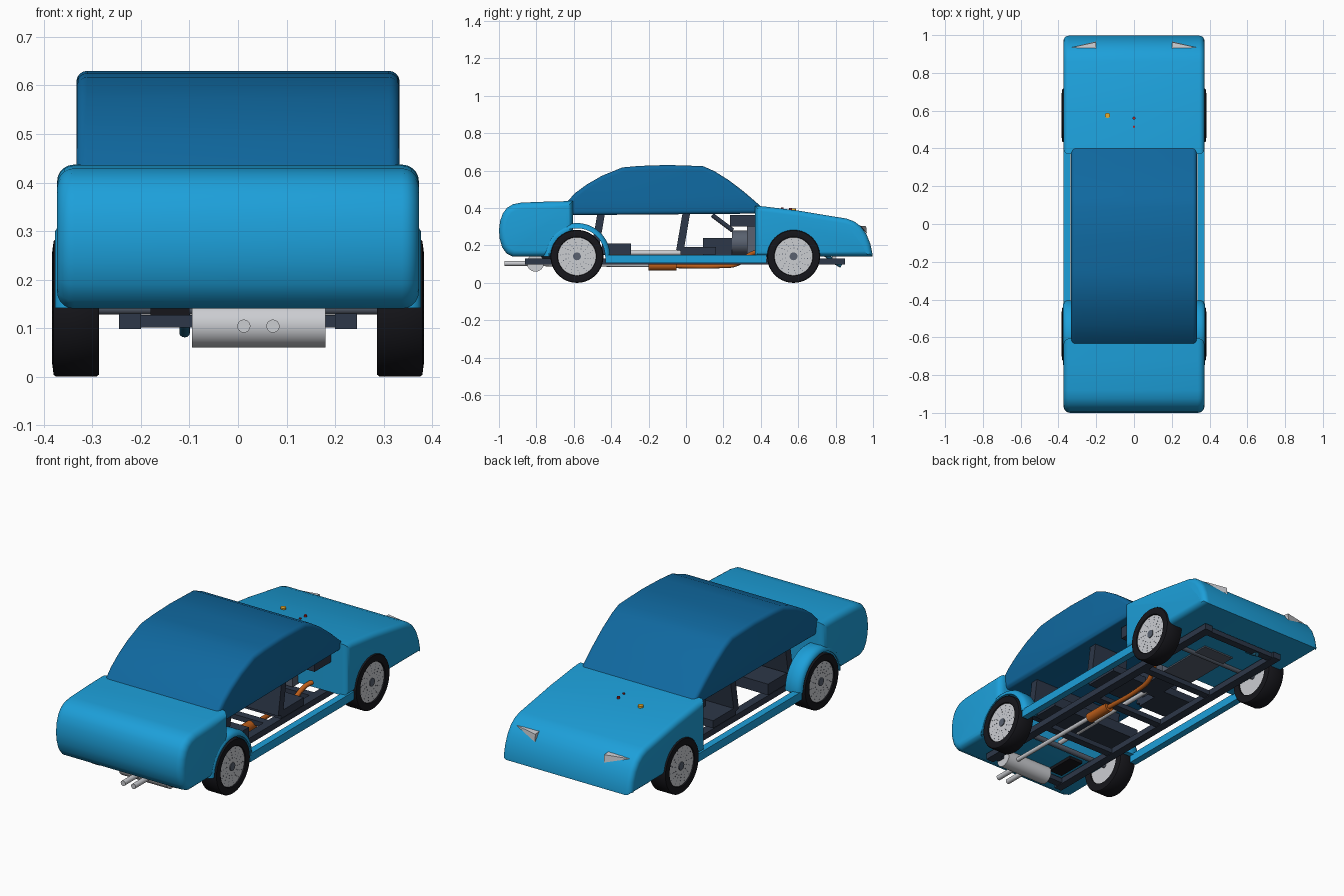
import bpy, bmesh, math
from mathutils import Vector, Matrix

if "Cube" in bpy.data.objects:
    bpy.data.objects.remove(bpy.data.objects["Cube"])


def mat(name, r, g, b):
    m = bpy.data.materials.new(name)
    m.diffuse_color = (r, g, b, 1)
    m.use_nodes = True
    m.node_tree.nodes["Principled BSDF"].inputs["Base Color"].default_value = m.diffuse_color
    return m


BLUE = mat("body_blue", .012, .35, .70)
GLASS = mat("cabin_blue", .005, .14, .35)
DARK = mat("dark_slate", .026, .038, .065)
RUBBER = mat("rubber", .008, .008, .011)
COPPER = mat("copper", .50, .11, .01)
SILVER = mat("silver", .60, .61, .64)
STEEL = mat("steel", .10, .12, .16)
TEAL = mat("hose_teal", .01, .10, .18)
RED = mat("red", .4, .02, .02)
AMBER = mat("amber", .8, .42, .03)


def finish(name, bm, m):
    bmesh.ops.remove_doubles(bm, verts=bm.verts, dist=1e-5)
    bmesh.ops.recalc_face_normals(bm, faces=bm.faces)
    me = bpy.data.meshes.new(name)
    bm.to_mesh(me)
    bm.free()
    me.materials.append(m)
    ob = bpy.data.objects.new(name, me)
    bpy.context.collection.objects.link(ob)
    return ob


def extrude_x(name, pts, half, bevel, m):
    """Side profile (y, z) extruded across the width, with rounded side edges."""
    bm = bmesh.new()
    a = [bm.verts.new((-half, y, z)) for y, z in pts]
    b = [bm.verts.new((half, y, z)) for y, z in pts]
    caps = [bm.faces.new(a), bm.faces.new(b)]
    n = len(pts)
    for i in range(n):
        j = (i + 1) % n
        bm.faces.new((a[i], a[j], b[j], b[i]))
    edges = [e for f in caps for e in f.edges]
    bmesh.ops.recalc_face_normals(bm, faces=bm.faces)
    bmesh.ops.bevel(bm, geom=edges, offset=bevel, segments=5, profile=.5, affect='EDGES')
    return finish(name, bm, m)


def box(name, x, y, z, m, lean=0):
    """Box from (min, max) ranges, optionally leaned about x."""
    c = Vector(((x[0] + x[1]) / 2, (y[0] + y[1]) / 2, (z[0] + z[1]) / 2))
    s = (x[1] - x[0], y[1] - y[0], z[1] - z[0], 1)
    bm = bmesh.new()
    bmesh.ops.create_cube(bm, size=1, matrix=Matrix.Translation(c)
                          @ Matrix.Rotation(lean, 4, 'X') @ Matrix.Diagonal(s))
    return finish(name, bm, m)


def rod(name, p, q, r, m, seg=24):
    p, q = Vector(p), Vector(q)
    d = q - p
    bm = bmesh.new()
    bmesh.ops.create_cone(bm, cap_ends=True, segments=seg, radius1=r, radius2=r, depth=d.length,
                          matrix=Matrix.Translation((p + q) / 2) @ d.to_track_quat('Z', 'Y').to_matrix().to_4x4())
    return finish(name, bm, m)


def pipe(name, pts, r, m):
    cu = bpy.data.curves.new(name, 'CURVE')
    cu.dimensions = '3D'
    cu.bevel_depth, cu.bevel_resolution, cu.use_fill_caps = r, 4, True
    sp = cu.splines.new('BEZIER')
    sp.bezier_points.add(len(pts) - 1)
    for bp, co in zip(sp.bezier_points, pts):
        bp.co = co
        bp.handle_left_type = bp.handle_right_type = 'AUTO'
    cu.materials.append(m)
    bpy.context.collection.objects.link(bpy.data.objects.new(name, cu))


def lathe_x(name, prof, y, z, side, m, a0=0, a1=2 * math.pi, seg=48):
    """Closed (x, radius) section swept about a cross-car axis."""
    bm = bmesh.new()
    rings = []
    for i in range(seg + 1):
        a = a0 + (a1 - a0) * i / seg
        rings.append([bm.verts.new((side * x, y + r * math.cos(a), z + r * math.sin(a))) for x, r in prof])
    n = len(prof)
    for p, q in zip(rings, rings[1:]):
        for i in range(n):
            bm.faces.new((p[i], p[(i + 1) % n], q[(i + 1) % n], q[i]))
    if a1 - a0 < 6:
        bm.faces.new(rings[0])
        bm.faces.new(rings[-1])
    return finish(name, bm, m)


# Body shells and cabin
extrude_x("tail_body", [(-.605, .14), (-.605, .437), (-.72, .435), (-.88, .429), (-.925, .42), (-.958, .40),
          (-.98, .37), (-.994, .33), (-1, .28), (-.996, .235), (-.983, .19), (-.96, .157), (-.925, .14)],
          .373, .035, BLUE)
extrude_x("nose_body", [(.37, .142), (.37, .412), (.42, .408), (.60, .386), (.86, .343), (.90, .328), (.935, .302),
          (.965, .26), (.985, .21), (.997, .155), (.997, .142)], .373, .028, BLUE)
extrude_x("cabin", [(-.61, .362), (-.635, .435), (-.59, .482), (-.53, .526), (-.45, .572), (-.34, .617), (-.25, .625),
          (-.10, .630), (.09, .624), (.15, .598), (.23, .548), (.31, .487), (.405, .405), (.375, .37)],
          .333, .022, GLASS)

# Wheels, fenders, sills
WZ = .1415
tire = [(.287, .10), (.287, .138), (.292, WZ), (.375, WZ), (.380, .138), (.383, .115), (.380, .104), (.37, .10)]
rim = [(.295, 0), (.295, .102), (.374, .105), (.374, 0)]
arch = [(.285, .150), (.285, .168), (.30, .178), (.355, .178), (.370, .170), (.377, .158), (.377, .150)]
for s, tag in ((1, "right"), (-1, "left")):
    for y, end in ((.575, "front"), (-.583, "rear")):
        n = f"{tag}_{end}"
        lathe_x(n + "_tire", tire, y, WZ, s, RUBBER, seg=64)
        lathe_x(n + "_rim", rim, y, WZ, s, SILVER)
        rod(n + "_hub", (s * .36, y, WZ), (s * .378, y, WZ), .021, STEEL)
        bm = bmesh.new()
        for k in range(14):
            for r in (.045, .06, .075, .09):
                a = k * math.tau / 14 + r * 4
                bmesh.ops.create_cone(bm, cap_ends=True, segments=8, radius1=.0025, radius2=.0025, depth=.003,
                                      matrix=Matrix.Translation((s * .3735, y + r * math.cos(a), WZ + r * math.sin(a)))
                                      @ Matrix.Rotation(math.pi / 2, 4, 'Y'))
        finish(n + "_rim_holes", bm, STEEL)
    lathe_x(tag + "_rear_fender", arch, -.583, WZ, s, BLUE, 0, math.pi)
    box(tag + "_sill", sorted((s * .335, s * .372)), (-.43, .43), (.105, .148), BLUE)
    box(tag + "_chassis_rail", sorted((s * .20, s * .245)), (-.86, .85), (.098, .13), DARK)
    # Front seats
    x = sorted((s * .06, s * .27))
    box(tag + "_seat_cushion", x, (-.03, .16), (.152, .192), DARK)
    box(tag + "_seat_back", x, (-.035, .005), (.17, .38), DARK, -.17)
    # Headlights
    bm = bmesh.new()
    v = [bm.verts.new((s * a, b, c)) for a, b, c in
         ((.2, .925, .306), (.2, .963, .302), (.2, .967, .262), (.33, .935, .304))]
    bmesh.ops.convex_hull(bm, input=v)
    finish(tag + "_headlight", bm, SILVER)

# Chassis crossmembers and axles
for i, y in enumerate((-.82, -.43, -.05, .33, .82)):
    box(f"crossmember_{i}", (-.22, .22), (y - .02, y + .02), (.101, .127), DARK)
for y, end in ((.575, "front"), (-.583, "rear")):
    rod(end + "_axle", (-.30, y, WZ), (.30, y, WZ), .014, STEEL)

# Rear bench, dashboard, steering
box("bench_cushion", (-.27, .27), (-.45, -.295), (.152, .21), DARK)
box("bench_back", (-.27, .27), (-.49, -.45), (.17, .38), DARK, -.17)
box("dashboard", (-.28, .28), (.235, .375), (.30, .362), DARK)
rod("steering_column", (-.15, .14, .362), (-.15, .25, .28), .012, DARK)

# Drivetrain
box("gearbox", (-.06, .06), (.09, .245), (.15, .24), DARK)
rod("bell_housing", (0, .245, .215), (0, .325, .215), .065, STEEL, 32)
box("engine_block", (-.09, .09), (.325, .66), (.135, .33), STEEL)
rod("drive_shaft", (0, .10, .16), (0, -.58, .16), .012, SILVER)
box("fuel_tank", (-.18, -.10), (-.78, -.62), (.124, .16), RUBBER)
box("radiator", (-.16, .16), (.78, .80), (.128, .30), SILVER)
pipe("coolant_hose", [(-.11, .83, .09), (-.11, .79, .115), (-.11, .74, .155)], .011, TEAL)

# Exhaust
pipe("downpipe", [(.12, -.06, .09), (.12, .18, .09), (.13, .27, .10), (.155, .35, .155), (.20, .42, .17)], .012, COPPER)
rod("converter", (.12, -.20, .092), (.12, -.05, .092), .026, COPPER)
rod("exhaust_pipe", (.12, -.80, .10), (.12, -.19, .095), .011, SILVER)
rod("muffler", (-.095, -.805, .106), (.18, -.805, .106), .046, SILVER, 40)
for i, x in enumerate((.012, .072)):
    rod(f"tailpipe_{i}", (x, -.97, .104), (x, -.80, .104), .0135, SILVER)

# Engine tips poking through the hood
rod("oil_cap", (-.14, .575, .36), (-.14, .575, .398), .014, AMBER)
rod("spark_tip_front", (0, .56, .36), (0, .56, .40), .008, RED)
rod("spark_tip_rear", (0, .515, .36), (0, .515, .402), .006, RED)

# Smooth shading with sharp edges kept
for ob in bpy.data.objects:
    ob.select_set(ob.type == 'MESH')
bpy.context.view_layer.objects.active = bpy.data.objects["cabin"]
bpy.ops.object.shade_smooth_by_angle(angle=math.radians(35))
